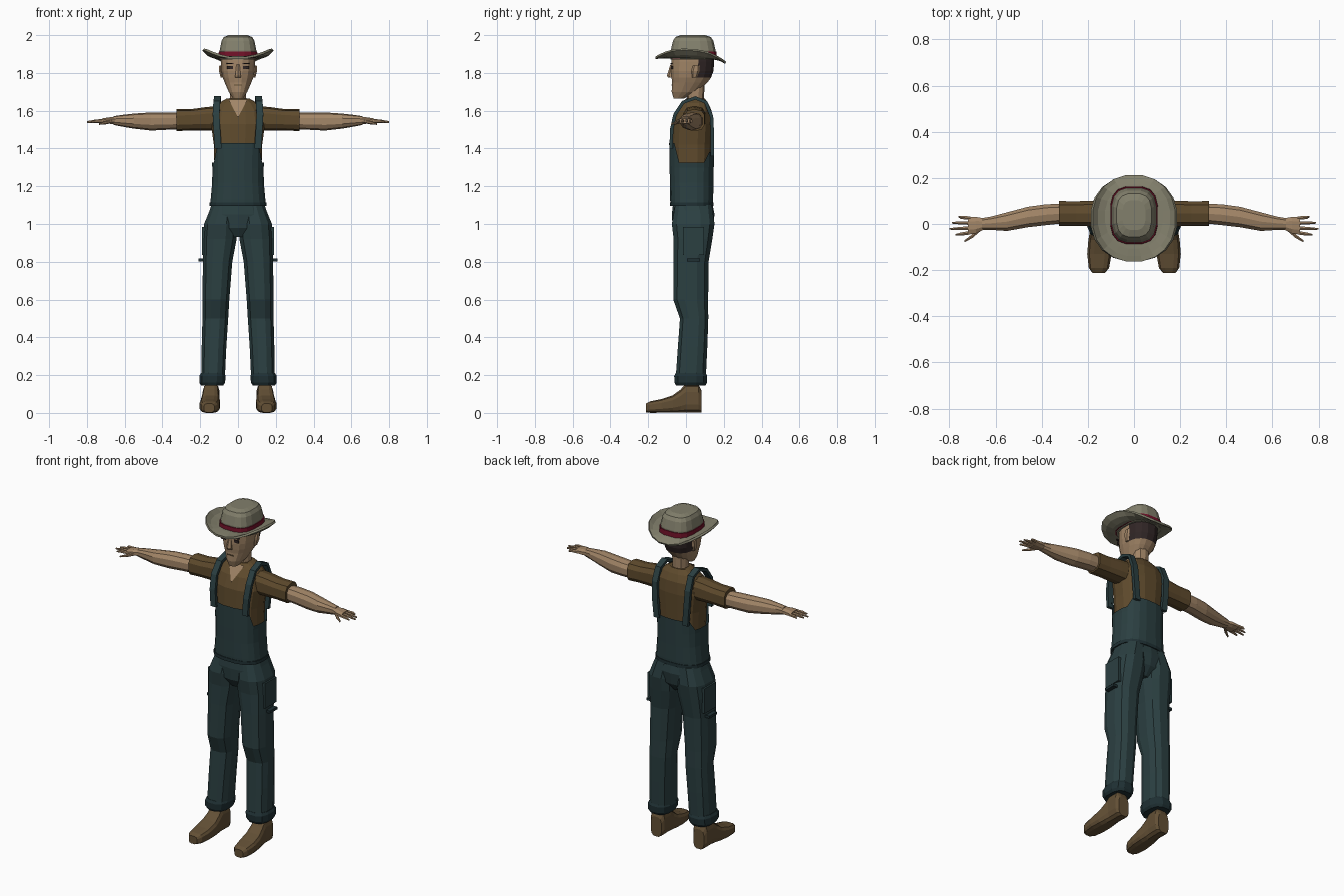
import bpy, bmesh, math
from mathutils import Vector


def material(name, rgb):
    m = bpy.data.materials.new(name)
    m.diffuse_color = (*rgb, 1)
    return m


DENIM = material("teal denim", (0.024, 0.050, 0.053))
DARK_DENIM = material("dark denim", (0.014, 0.030, 0.034))
SHIRT = material("brown cloth", (0.115, 0.070, 0.026))
LEATHER = material("brown leather", (0.125, 0.080, 0.036))
SKIN = material("skin", (0.36, 0.235, 0.135))
FELT = material("grey felt", (0.225, 0.215, 0.150))
RED = material("red ribbon", (0.17, 0.006, 0.022))
HAIR = material("dark hair", (0.030, 0.019, 0.019))


def finish(name, bm, *mats):
    bmesh.ops.recalc_face_normals(bm, faces=bm.faces)
    me = bpy.data.meshes.new(name)
    bm.to_mesh(me)
    bm.free()
    for m in mats:
        me.materials.append(m)
    ob = bpy.data.objects.new(name, me)
    bpy.context.collection.objects.link(ob)
    return ob


def skin_rings(bm, rings, caps=True):
    rows = [[bm.verts.new(p) for p in r] for r in rings]
    n = len(rows[0])
    for a, b in zip(rows, rows[1:]):
        for i in range(n):
            bm.faces.new((a[i], a[(i + 1) % n], b[(i + 1) % n], b[i]))
    if caps:
        bm.faces.new(rows[0])
        bm.faces.new(rows[-1])


def oval(a, b, ra, rb, n, p):
    pts = []
    for i in range(n):
        t = 2 * math.pi * (i + 0.5) / n
        c, s = math.cos(t), math.sin(t)
        pts.append((a + ra * math.copysign(abs(c) ** (2 / p), c),
                    b + rb * math.copysign(abs(s) ** (2 / p), s)))
    return pts


def loft(name, mats, sections, axis="z", n=12, p=2.4, side=1, caps=True, rule=None):
    """Sections are (position on axis, centre a, centre b, radius a, radius b)."""
    rings = []
    for t, a, b, ra, rb in sections:
        ring = []
        for u, v in oval(a, b, ra, rb, n, p):
            x, y, z = {"z": (u, v, t), "x": (t, u, v), "y": (u, t, v)}[axis]
            ring.append((side * x, y, z))
        rings.append(ring)
    bm = bmesh.new()
    skin_rings(bm, rings, caps)
    if rule:
        for f in bm.faces:
            f.material_index = rule(f.calc_center_median())
    return finish(name, bm, *mats)


def box(name, mat, centre, size):
    bm = bmesh.new()
    bmesh.ops.create_cube(bm, size=1)
    for v in bm.verts:
        v.co = Vector(centre) + Vector(c * s for c, s in zip(v.co, size))
    return finish(name, bm, mat)


def ribbon(name, mat, path, width, thick):
    """Flat strip swept along a path, its width lying along x."""
    pts = [Vector(q) for q in path]
    rings = []
    for i, q in enumerate(pts):
        d = pts[min(i + 1, len(pts) - 1)] - pts[max(i - 1, 0)]
        nrm = Vector((0, -d.z, d.y)).normalized() * thick / 2
        w = Vector((width / 2, 0, 0))
        rings.append([q - w - nrm, q + w - nrm, q + w + nrm, q - w + nrm])
    bm = bmesh.new()
    skin_rings(bm, rings)
    return finish(name, bm, mat)


# Shirt and neck
loft("shirt", [SHIRT], [(1.25, 0, .03, .125, .10), (1.42, 0, .03, .13, .108), (1.53, 0, .035, .145, .108),
     (1.60, 0, .045, .135, .092), (1.64, 0, .05, .105, .068), (1.665, 0, .05, .06, .05)], n=16, p=2.6)
loft("neck", [SKIN], [(1.60, 0, .05, .055, .05), (1.67, 0, .05, .045, .045), (1.76, 0, .05, .045, .05)], n=10)
bm = bmesh.new()
bm.faces.new([bm.verts.new(q) for q in ((-.05, -.012, 1.658), (0, -.068, 1.565), (.05, -.012, 1.658))])
finish("open_neckline", bm, SKIN)

# Overall bib: high at the front, cut low under the arms
rings = []
for z, rx, ry in ((1.10, .150, .113), (1.13, .146, .115), (1.22, .138, .116), (1.30, .137, .118), (None, .140, .120)):
    ring = []
    for x, y in oval(0, .03, rx, ry, 20, 2.6):
        top = 1.43 if y < -.045 else 1.38 if y > .10 else 1.325
        ring.append((x, y, z or top))
    rings.append(ring)
bm = bmesh.new()
skin_rings(bm, rings, caps=False)
finish("overall_bib", bm, DENIM)
loft("waist_hem", [DARK_DENIM], [(1.095, 0, .03, .152, .117), (1.115, 0, .03, .152, .117)], n=20, p=2.6)

# Trouser seat
loft("trouser_seat", [DENIM], [(.93, 0, .03, .045, .07), (.98, 0, .035, .12, .105), (1.05, 0, .038, .16, .113),
     (1.12, 0, .035, .138, .102)], n=14, p=2.6)

for s, tag in ((1, "left"), (-1, "right")):
    # Shoulder strap with its bib button
    ribbon(tag + "_strap", DENIM, [(s * x, y, z) for x, y, z in (
        (.105, -.078, 1.40), (.112, -.076, 1.50), (.116, -.058, 1.58), (.112, -.015, 1.645), (.108, .05, 1.668),
        (.108, .105, 1.645), (.110, .135, 1.57), (.105, .140, 1.47), (.095, .138, 1.36))], .036, .018)

    # Trouser leg, rolled cuff and side pocket
    loft(tag + "_trouser_leg", [DENIM], [
        (.18, .132, .025, .064, .082), (.35, .127, .035, .067, .080), (.50, .120, .043, .070, .077),
        (.60, .117, .025, .073, .095), (.80, .108, .027, .080, .095), (.92, .097, .037, .092, .105),
        (1.0, .092, .038, .090, .116), (1.10, .072, .04, .068, .100)], n=12, p=2.5, side=s)
    loft(tag + "_cuff", [DARK_DENIM], [(.145, .137, .025, .060, .080), (.16, .137, .025, .070, .088),
         (.195, .135, .025, .072, .090), (.21, .134, .025, .064, .082)], p=2.5, side=s)
    box(tag + "_side_pocket", DENIM, (s * .182, .04, .91), (.018, .11, .15))
    box(tag + "_pocket_flap", DARK_DENIM, (s * .195, .04, .81), (.03, .07, .015))

    # Boot
    loft(tag + "_boot", [LEATHER], [
        (-.212, .153, .026, .028, .024), (-.19, .152, .031, .045, .031), (-.13, .150, .037, .054, .037),
        (-.07, .147, .047, .052, .047), (-.03, .145, .062, .047, .062), (0, .143, .078, .044, .078),
        (.065, .142, .078, .046, .078), (.082, .142, .06, .036, .06)], axis="y", n=12, p=3.2, side=s)

    # Sleeve and forearm
    loft(tag + "_sleeve", [SHIRT], [(.10, .045, 1.56, .060, .065), (.17, .045, 1.557, .058, .062),
         (.25, .045, 1.552, .055, .056), (.325, .045, 1.550, .056, .058)], axis="x", n=10, p=2.8, side=s)
    loft(tag + "_forearm", [SKIN], [(.31, .045, 1.545, .044, .044), (.38, .040, 1.545, .047, .046),
         (.46, .030, 1.543, .046, .048), (.55, .010, 1.545, .042, .040), (.62, .003, 1.547, .030, .030),
         (.66, 0, 1.548, .026, .023)], axis="x", n=10, side=s)

    # Hand
    loft(tag + "_palm", [SKIN], [(.65, 0, 1.548, .026, .020), (.685, -.005, 1.548, .038, .018),
         (.72, -.008, 1.546, .040, .014)], axis="x", n=8, side=s)
    for i, tip in enumerate((.775, .80, .79, .76)):
        y = -.038 + .021 * i
        loft(f"{tag}_finger_{i + 1}", [SKIN], [(.71, y, 1.546, .009, .010),
             (.75, y * 1.15, 1.545, .008, .009), (tip, y * 1.25, 1.540, .004, .005)],
             axis="x", n=6, p=2, side=s)
    loft(tag + "_thumb", [SKIN], [(.665, -.02, 1.545, .012, .010), (.70, -.052, 1.537, .010, .009),
         (.735, -.075, 1.53, .005, .005)], axis="x", n=6, p=2, side=s)

    # Eye, brow and ear
    box(tag + "_eye", HAIR, (s * .042, -.074, 1.828), (.030, .009, .016))
    box(tag + "_brow", HAIR, (s * .042, -.077, 1.85), (.038, .009, .007))
    loft(tag + "_ear", [SKIN], [(1.775, .085, .045, .008, .012), (1.81, .092, .05, .010, .022),
         (1.84, .092, .055, .008, .018)], n=6, side=s)

# Head, with hair on the back faces
loft("head", [SKIN, HAIR], [
    (1.665, 0, -.038, .026, .028), (1.70, 0, -.005, .050, .072), (1.75, 0, .02, .072, .095),
    (1.775, 0, .028, .082, .106), (1.81, 0, .033, .089, .114), (1.86, 0, .036, .092, .115),
    (1.91, 0, .038, .090, .113)], n=16, p=2.4, rule=lambda c: int(c.y > .065 and c.z > 1.775))
loft("nose", [SKIN], [(1.775, 0, -.075, .018, .020), (1.787, 0, -.078, .017, .023),
     (1.845, 0, -.072, .009, .010)], n=6, p=2)
box("mouth", LEATHER, (0, -.073, 1.735), (.040, .009, .006))

# Hat crown and ribbon
loft("hat_crown", [FELT], [(1.87, 0, .038, .100, .122), (1.92, 0, .038, .098, .120), (1.97, 0, .038, .088, .108),
     (1.99, 0, .038, .076, .095), (2.0, 0, .038, .050, .065)], n=16, p=3)
loft("hat_ribbon", [RED], [(1.875, 0, .038, .105, .127), (1.912, 0, .038, .103, .125)], n=16, p=3)

# Hat brim: sides curl up, front and back dip
rings = []
for k in (0, .4, .75, 1):
    ring = []
    for x, y in oval(0, .036 - .012 * k, .090 + .095 * k, .108 + .080 * k, 20, 2.2):
        curl = min(1, abs(x) / .18) ** 2
        z = 1.882 + k * k * (.058 * curl - .018) - .07 * (y - .03) * k
        ring.append((x, y, z))
    rings.append(ring)
bm = bmesh.new()
skin_rings(bm, rings, caps=False)
brim = finish("hat_brim", bm, FELT)
solid = brim.modifiers.new("thickness", "SOLIDIFY")
solid.thickness = .012
solid.offset = 0
